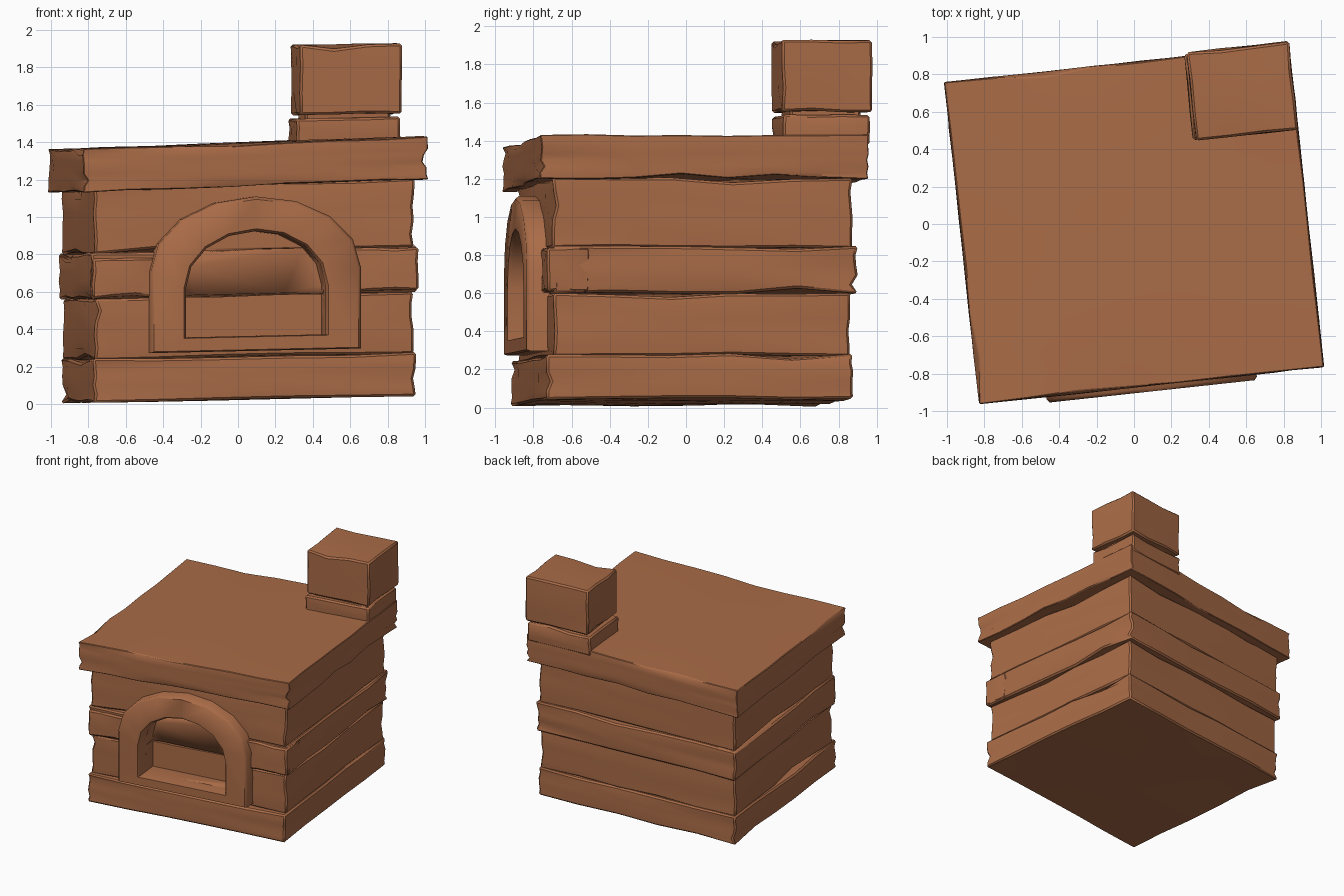
import bpy, bmesh, math, random
from mathutils import Matrix

if "Cube" in bpy.data.objects:
    bpy.data.objects.remove(bpy.data.objects["Cube"])

random.seed(7)
TURN = Matrix.Rotation(math.radians(6.2), 4, 'Z')   # whole model is turned a little

clay = bpy.data.materials.new("brown clay")
clay.diffuse_color = (0.40, 0.148, 0.063, 1)
clay.use_nodes = True
clay.node_tree.nodes["Principled BSDF"].inputs["Base Color"].default_value = clay.diffuse_color


def finish(name, bm, tilt, smooth=38):
    """Lean the part sideways, turn it, and make an object."""
    for v in bm.verts:
        v.co.z += tilt * v.co.x
    bm.transform(TURN)
    bmesh.ops.recalc_face_normals(bm, faces=bm.faces)
    me = bpy.data.meshes.new(name)
    bm.to_mesh(me)
    bm.free()
    me.materials.append(clay)
    ob = bpy.data.objects.new(name, me)
    bpy.context.collection.objects.link(ob)
    bpy.ops.object.select_all(action='DESELECT')
    ob.select_set(True)
    bpy.context.view_layer.objects.active = ob
    bpy.ops.object.shade_smooth_by_angle(angle=math.radians(smooth))
    return ob


def stone(name, x, y, z, tilt=0.022, chip=0.035, cuts=4):
    """Hewn block between the given limits, with chipped edges."""
    bm = bmesh.new()
    bmesh.ops.create_cube(bm, size=2)
    bmesh.ops.subdivide_edges(bm, edges=bm.edges[:], cuts=cuts, use_grid_fill=True)
    for v in bm.verts:
        sides = [abs(c) > 0.99 for c in v.co]
        signs = [math.copysign(1, c) for c in v.co]
        for i, (lo, hi) in enumerate((x, y, z)):
            v.co[i] = (lo + hi) / 2 + v.co[i] * (hi - lo) / 2
            if sides[i]:
                pull = random.uniform(0, 0.006)
                if sum(sides) == 2:
                    pull = random.uniform(0, chip * (1 if random.random() < 0.2 else 0.35))
                v.co[i] -= signs[i] * pull
    ob = finish(name, bm, tilt)
    bev = ob.modifiers.new("worn edges", 'BEVEL')
    bev.width, bev.segments = 0.012, 1
    bev.limit_method, bev.angle_limit = 'ANGLE', math.radians(50)
    return ob


def arch(half, base, spring, rise, n=8):
    """Outline of an arched opening in the front plane."""
    pts = [(half, base)]
    for i in range(n + 1):
        a = math.pi * i / n
        pts.append((half * math.cos(a), spring + rise * math.sin(a)))
    return pts + [(-half, base)]


HOLE = arch(0.375, 0.365, 0.63, 0.295)
FRONT, BACK = -0.90, -0.68

# wall courses, stacked
courses = [
    stone("bottom_course", (-.87, .87), (-.835, .79), (.022, .265)),
    stone("second_course", (-.86, .86), (-.795, .775), (.25, .585)),
    stone("third_course", (-.88, .88), (-.80, .815), (.575, .83)),
    stone("top_course", (-.865, .865), (-.80, .79), (.815, 1.19)),
]

# corner stones beside the arch
stone("right_corner_stone", (.5, .885), (-.83, -.6), (.585, .825), cuts=2)
stone("left_corner_stone", (-.875, -.52), (-.82, -.6), (.58, .80), cuts=2)

# firebox cut out of the wall
bm = bmesh.new()
face = bm.faces.new([bm.verts.new((u, -1.1, z)) for u, z in HOLE])
ext = bmesh.ops.extrude_face_region(bm, geom=[face])
for v in [g for g in ext["geom"] if isinstance(g, bmesh.types.BMVert)]:
    v.co.y = BACK
cutter = finish("firebox_cutter", bm, 0.022)
cutter.hide_render = True
cutter.display_type = 'WIRE'
for c in courses[1:]:
    cut = c.modifiers.new("firebox", 'BOOLEAN')
    cut.operation, cut.object, cut.solver = 'DIFFERENCE', cutter, 'EXACT'
cutter.hide_set(True)

# arched frame around the firebox: rings from outer back to inner back
outer = arch(0.565, 0.285, 0.72, 0.39)
inset_outer = arch(0.55, 0.292, 0.715, 0.38)
inset_inner = arch(0.388, 0.36, 0.63, 0.308)
rings = [(outer, -.72), (outer, FRONT + .018), (inset_outer, FRONT),
         (inset_inner, FRONT), (HOLE, FRONT + .02), (HOLE, -.72)]
bm = bmesh.new()
loops = [[bm.verts.new((u, y, z)) for u, z in pts] for pts, y in rings]
for k in range(len(loops)):
    a, b = loops[k], loops[(k + 1) % len(loops)]
    for i in range(len(a)):
        j = (i + 1) % len(a)
        bm.faces.new((a[i], a[j], b[j], b[i]))
finish("arched_frame", bm, 0.022, 50)

# roof slab
stone("roof_slab", (-.93, .93), (-.872, .865), (1.163, 1.40), tilt=0.037, cuts=6)

# chimney
stone("chimney_base", (.36, .925), (.41, .875), (1.36, 1.525), tilt=0.015, cuts=2)
stone("chimney_neck", (.41, .88), (.45, .83), (1.48, 1.60), tilt=0.015, cuts=1)
stone("chimney_block", (.375, .932), (.405, .885), (1.535, 1.918), tilt=0.015, cuts=2)
